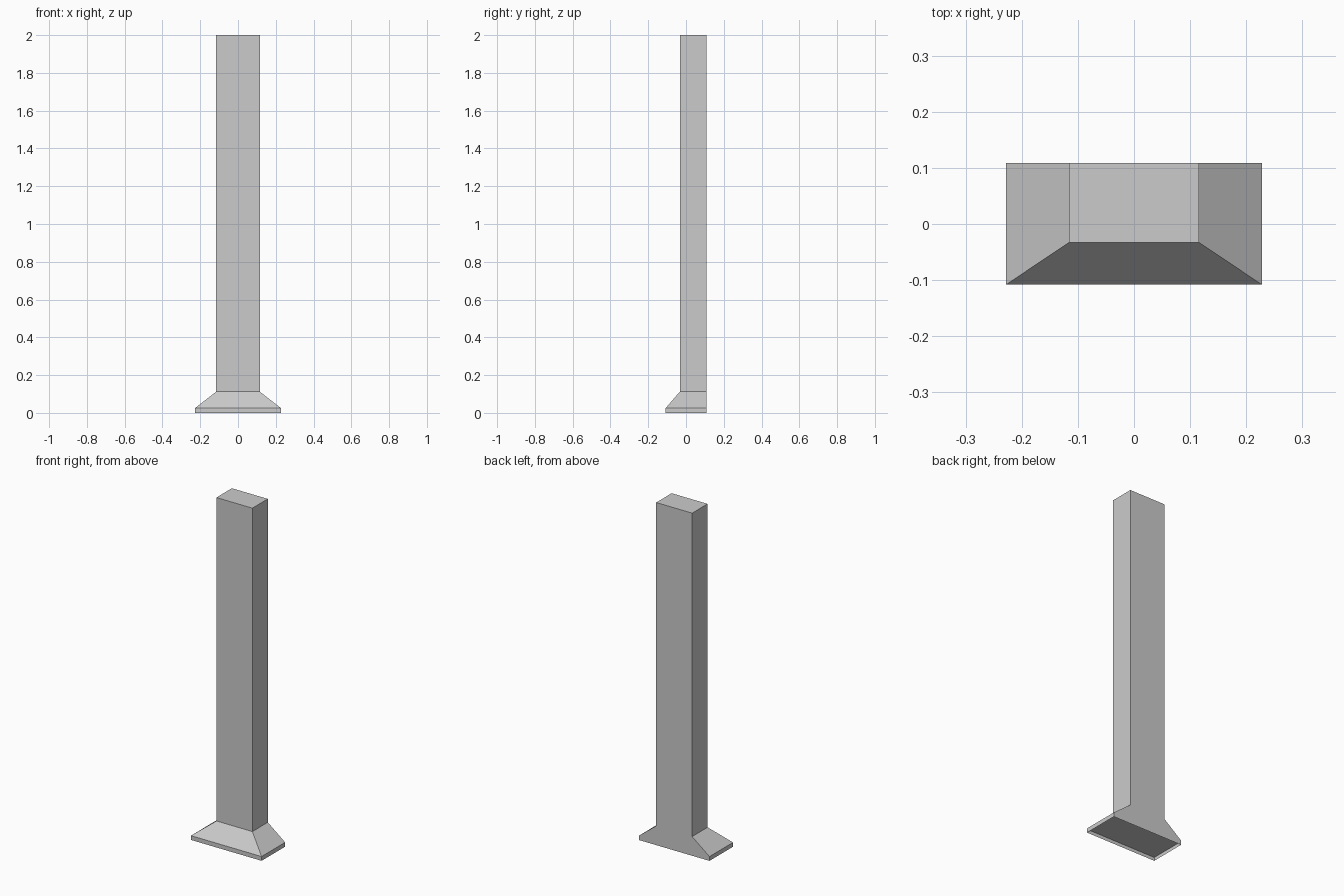
import bpy, bmesh

if "Cube" in bpy.data.objects:
    bpy.data.objects.remove(bpy.data.objects["Cube"])

BACK = 0.109  # flat wall side shared by every section


def ring(bm, half_w, front, z):
    return [bm.verts.new(p) for p in ((-half_w, front, z), (half_w, front, z),
                                      (half_w, BACK, z), (-half_w, BACK, z))]


def loft(name, sections, recess=None):
    """Stack rectangular sections; optionally sink a rimmed panel in the base."""
    bm = bmesh.new()
    rings = [ring(bm, *s) for s in sections]
    for a, b in zip(rings, rings[1:]):
        for i in range(4):
            j = (i + 1) % 4
            bm.faces.new((a[i], a[j], b[j], b[i]))
    bottom = bm.faces.new(rings[0][::-1])
    bm.faces.new(rings[-1])
    if recess:
        rim, depth = recess
        bmesh.ops.inset_region(bm, faces=[bottom], thickness=rim)
        inner = bmesh.ops.extrude_discrete_faces(bm, faces=[bottom])["faces"][0]
        bmesh.ops.translate(bm, verts=inner.verts, vec=(0, 0, depth))
    bmesh.ops.recalc_face_normals(bm, faces=bm.faces)
    mesh = bpy.data.meshes.new(name)
    bm.to_mesh(mesh)
    bm.free()
    obj = bpy.data.objects.new(name, mesh)
    bpy.context.collection.objects.link(obj)
    return obj


# Extractor hood: lip, sloped canopy and tall duct, with recessed filter underneath
loft("extractor_hood", [(0.228, -0.108, 0.0), (0.228, -0.108, 0.025),
                        (0.116, -0.033, 0.112), (0.116, -0.033, 2.0)],
     recess=(0.018, 0.02))
